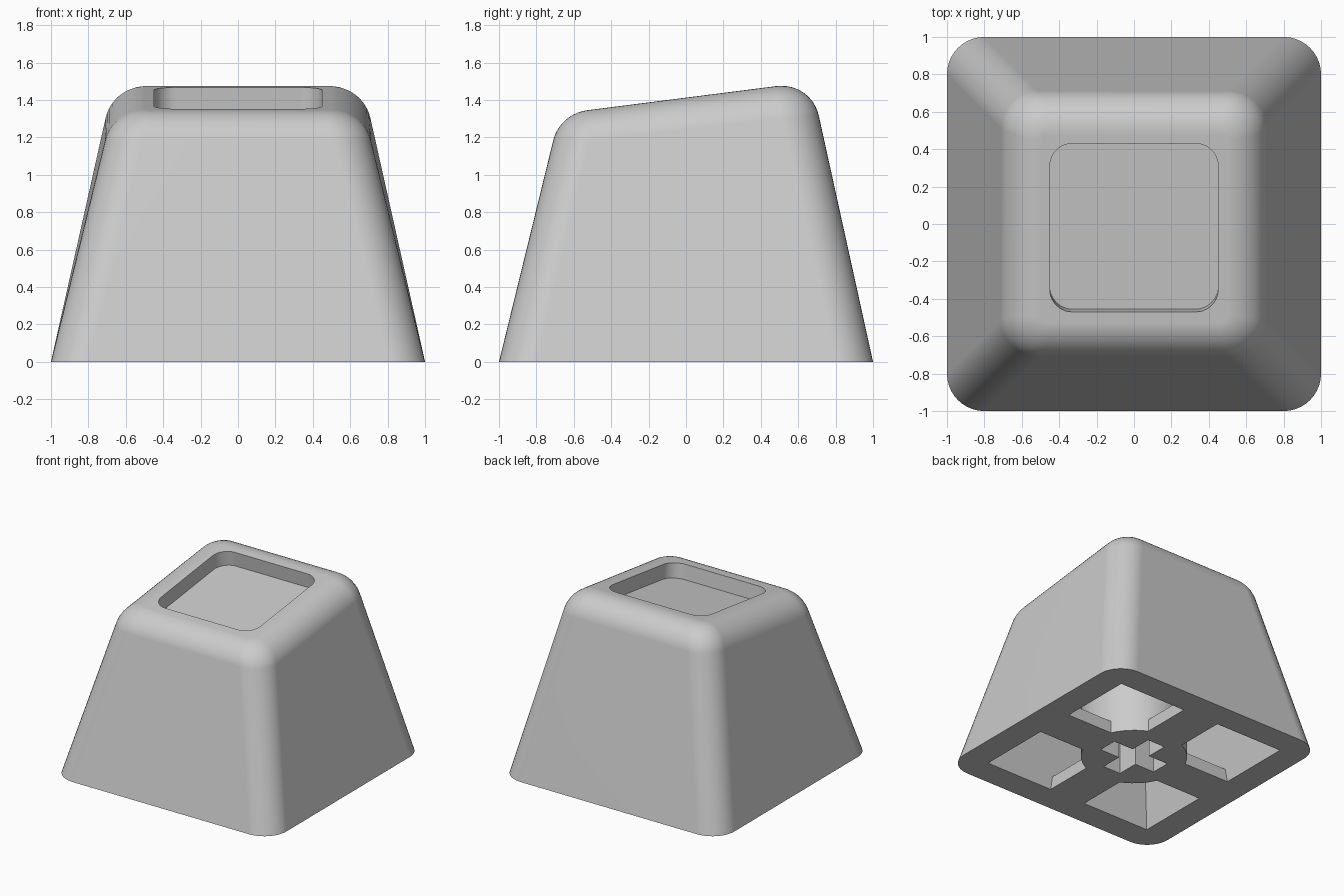
import bpy, bmesh, math
from mathutils import Vector

cube = bpy.data.objects.get("Cube")
if cube:
    bpy.data.objects.remove(cube, do_unlink=True)

SLOPE, TOP_Z = 0.1276, 1.4126
UP = Vector((0, -SLOPE, 1)).normalized()   # normal of the tilted top


def rounded(hx, y0, y1, r, height, steps=10):
    """Counter-clockwise rounded rectangle; height is a function of y."""
    ring = []
    for sx, sy, start in ((1, 1, 0), (-1, 1, 90), (-1, -1, 180), (1, -1, 270)):
        cx = sx * (hx - r)
        cy = y1 - r if sy > 0 else y0 + r
        for i in range(steps + 1):
            a = math.radians(start + 90 * i / steps)
            x, y = cx + r * math.cos(a), cy + r * math.sin(a)
            ring.append(Vector((x, y, height(y))))
    return ring


def rect(hx, hy, z):
    return [Vector((sx * hx, sy * hy, z)) for sx, sy in ((1, 1), (-1, 1), (-1, -1), (1, -1))]


def circle(r, z, n=48):
    return [Vector((r * math.cos(math.tau * i / n), r * math.sin(math.tau * i / n), z))
            for i in range(n)]


def loft(name, rings):
    """Closed solid through rings listed from bottom to top."""
    bm = bmesh.new()
    loops = [[bm.verts.new(p) for p in ring] for ring in rings]
    n = len(loops[0])
    for low, high in zip(loops, loops[1:]):
        for i in range(n):
            j = (i + 1) % n
            bm.faces.new((low[i], low[j], high[j], high[i]))
    bm.faces.new(loops[0][::-1])
    bm.faces.new(loops[-1])
    mesh = bpy.data.meshes.new(name)
    bm.to_mesh(mesh)
    bm.free()
    obj = bpy.data.objects.new(name, mesh)
    bpy.context.collection.objects.link(obj)
    return obj


def activate(obj):
    bpy.ops.object.select_all(action='DESELECT')
    obj.select_set(True)
    bpy.context.view_layer.objects.active = obj


def cut(target, cutter):
    """Subtract the cutter from the target and throw the cutter away."""
    cutter.hide_render = True
    mod = target.modifiers.new("cut", 'BOOLEAN')
    mod.operation = 'DIFFERENCE'
    mod.solver = 'EXACT'
    mod.object = cutter
    activate(target)
    bpy.ops.object.modifier_apply(modifier=mod.name)
    bpy.data.objects.remove(cutter, do_unlink=True)


def tilted(y):
    return TOP_Z + SLOPE * y


# Tapered body with a rolled edge around the tilted top
base = rounded(1, -1, 1, 0.2, lambda y: 0)
sharp = rounded(0.67, -0.675, 0.67, 0.2, tilted)
flat = rounded(0.495, -0.53, 0.48, 0.03, tilted)
rings = [base]
STEPS, WEIGHT = 10, 0.78
for k in range(STEPS + 1):
    t = k / STEPS
    a, b, c = (1 - t) ** 2, 2 * WEIGHT * t * (1 - t), t * t
    ring = []
    for foot, edge, end in zip(base, sharp, flat):
        start = edge + (foot - edge).normalized() * (end - edge).length
        ring.append((start * a + edge * b + end * c) / (a + b + c))
    rings.append(ring)
body = loft("keycap_body", rings)

# Rounded pocket sunk square to the top
rim = rounded(0.45, -0.47, 0.43, 0.12, tilted)
cut(body, loft("pocket_cutter", [[p - UP * 0.12 for p in rim], [p + UP * 0.2 for p in rim]]))

# Hollow underside, leaving a round stem and a low cross of ribs
cavity = loft("cavity_cutter", [rect(0.802, 0.802, -0.1), rect(0.78, 0.78, 0), rect(0.54, 0.54, 1.1)])
cut(cavity, loft("stem_shape", [circle(0.4, -0.3), circle(0.4, 1.3)]))
for hx, hy in ((0.165, 1.2), (1.2, 0.165)):
    cut(cavity, loft("rib_shape", [rect(hx, hy, -0.3), rect(hx, hy, 0.1)]))
cut(body, cavity)

# Cross-shaped socket in the stem
for hx, hy in ((0.08, 0.26), (0.26, 0.08)):
    cut(body, loft("socket_cutter", [rect(hx, hy, -0.2), rect(hx, hy, 0.5)]))

# Grey plastic
grey = bpy.data.materials.new("grey_plastic")
grey.use_nodes = True
color = (0.6, 0.6, 0.6, 1)
grey.diffuse_color = color
grey.node_tree.nodes["Principled BSDF"].inputs["Base Color"].default_value = color
body.data.materials.clear()
body.data.materials.append(grey)
for face in body.data.polygons:
    face.material_index = 0

# Smooth rolls with crisp rims
activate(body)
bpy.ops.object.shade_smooth_by_angle(angle=math.radians(30))
weighted = body.modifiers.new("even_shading", 'WEIGHTED_NORMAL')
weighted.keep_sharp = True
